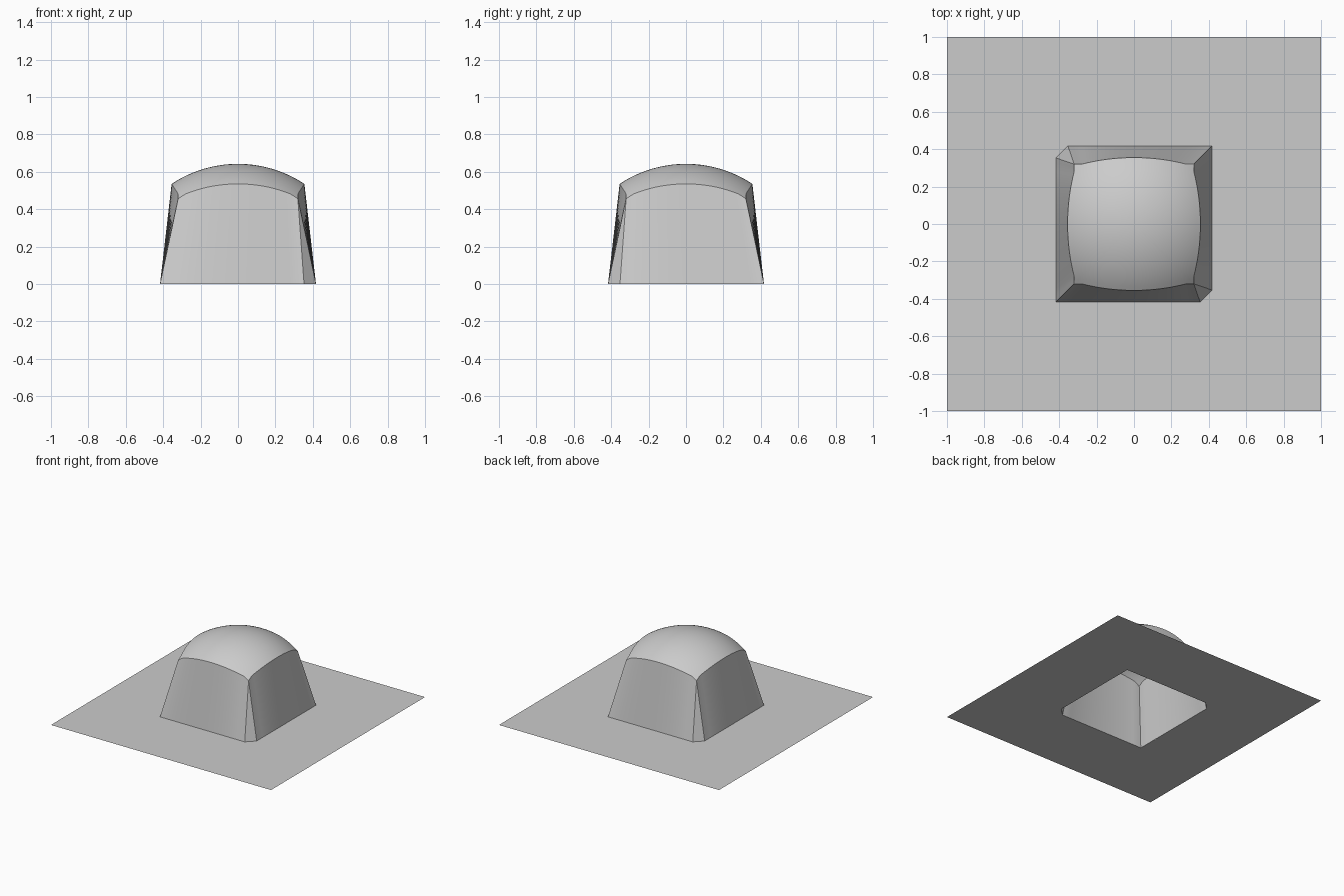
import bpy, bmesh, math

if "Cube" in bpy.data.objects:
    bpy.data.objects.remove(bpy.data.objects["Cube"])

R = 0.642      # dome radius, centred at ground level
C = 0.32       # half width at the dome corners
B = 0.417      # half width of the wall base
K = 0.353      # where the clipped base corners start
N = 32         # segments per side

grey = bpy.data.materials.new("grey")
grey.diffuse_color = (0.6, 0.6, 0.6, 1)
grey.use_nodes = True
grey.node_tree.nodes["Principled BSDF"].inputs["Base Color"].default_value = grey.diffuse_color


def make(name, bm, smooth=True):
    mesh = bpy.data.meshes.new(name)
    bm.to_mesh(mesh)
    bm.free()
    mesh.materials.append(grey)
    for p in mesh.polygons:
        p.use_smooth = smooth
    ob = bpy.data.objects.new(name, mesh)
    bpy.context.collection.objects.link(ob)
    return ob


def on_dome(x, y):
    return (x, y, math.sqrt(max(R * R - x * x - y * y, 0)))


def turn(p, q):
    """Quarter turns about z."""
    x, y = p
    for _ in range(q):
        x, y = -y, x
    return x, y


def rim(t):
    """Front rim of the dome, t from 0 to 1: bowed, with flat ends."""
    x = C * (2 * t - 1)
    return x, -max(math.sqrt((R * R - x * x) * 0.3057), C)


# Domed cap: shrinking copies of the rim, lifted onto the sphere
bm = bmesh.new()
outline = [turn(rim(i / N), q) for q in range(4) for i in range(N)]
rings = 16
loops = [[bm.verts.new(on_dome(x * k / rings, y * k / rings)) for x, y in outline]
         for k in range(1, rings + 1)]
top = bm.verts.new((0, 0, R))
n = len(outline)
for i in range(n):
    j = (i + 1) % n
    bm.faces.new((top, loops[0][i], loops[0][j]))
    for a, b in zip(loops, loops[1:]):
        bm.faces.new((a[i], b[i], b[j], a[j]))
make("dome_cap", bm)

# Four leaning walls, ruled between the base and the rim
for q, name in enumerate(("front", "right", "back", "left")):
    start, end = (-B, K) if q % 2 == 0 else (-K, B)
    bm = bmesh.new()
    low, high = [], []
    for i in range(N + 1):
        t = i / N
        low.append(bm.verts.new((*turn((start + (end - start) * t, -B), q), 0)))
        high.append(bm.verts.new(on_dome(*turn(rim(t), q))))
    for i in range(N):
        bm.faces.new((low[i], low[i + 1], high[i + 1], high[i]))
    make(name + "_wall", bm)

# Triangular facets on two opposite corners
for q, name in ((0, "front_right"), (2, "back_left")):
    bm = bmesh.new()
    bm.faces.new([bm.verts.new(p) for p in (
        (*turn((K, -B), q), 0), (*turn((B, -K), q), 0), on_dome(*turn((C, -C), q)))])
    make(name + "_corner_facet", bm, False)

# Thin ground sheet with an opening under the dome
bm = bmesh.new()
for q in (0, 2):
    quads = [[(-1, -1), (1, -1), (K, -B), (-B, -B)],
             [(1, -1), (1, 1), (B, B), (B, -K)],
             [(1, -1), (B, -K), (K, -B)]]
    for pts in quads:
        bm.faces.new([bm.verts.new((*turn(p, q), 0)) for p in pts])
bmesh.ops.remove_doubles(bm, verts=bm.verts, dist=1e-5)
make("base_sheet", bm, False)
